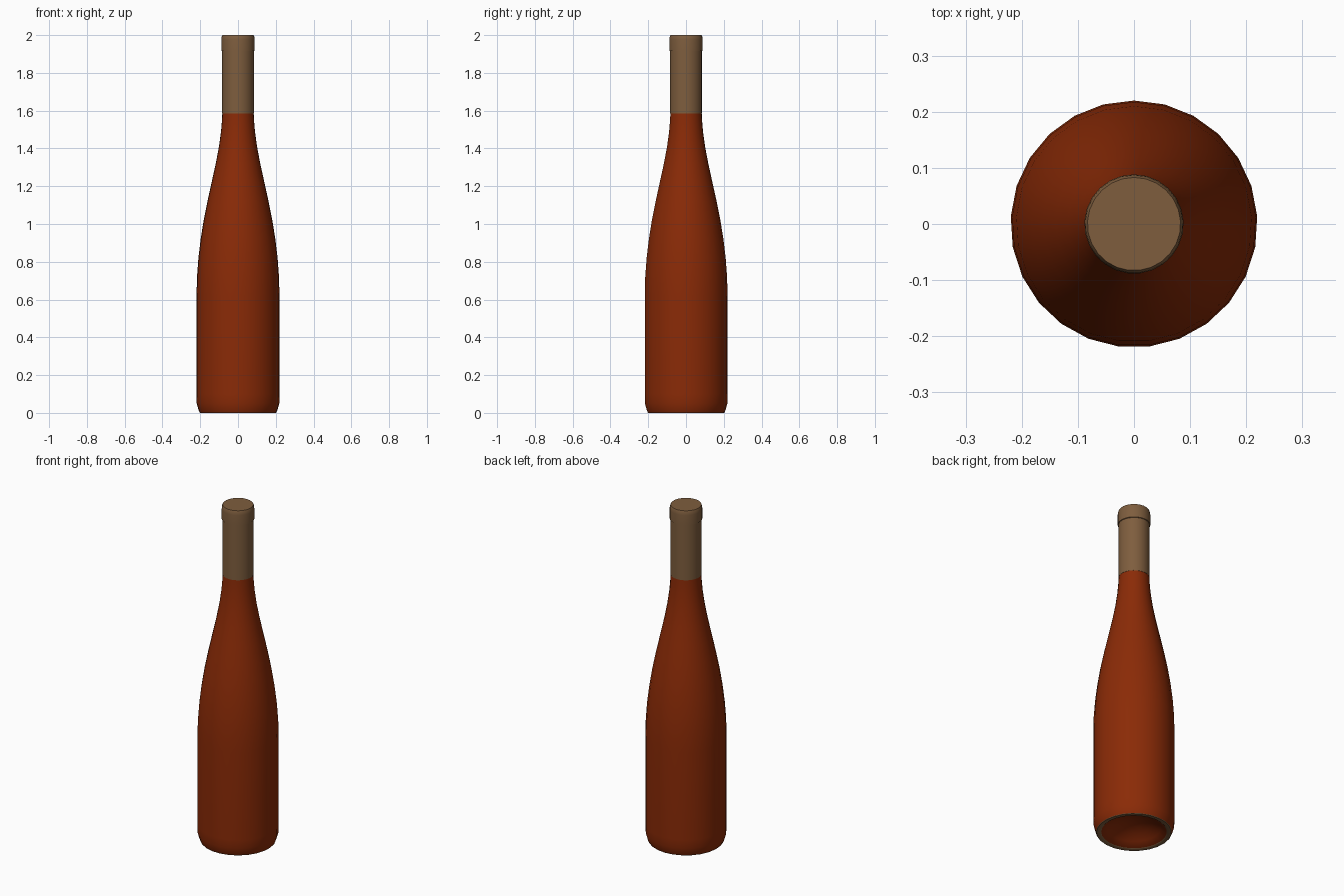
import bpy, bmesh, math

if "Cube" in bpy.data.objects:
    bpy.data.objects.remove(bpy.data.objects["Cube"])

SIDES = 25


def material(name, rgb):
    m = bpy.data.materials.new(name)
    m.diffuse_color = (*rgb, 1)
    m.use_nodes = True
    m.node_tree.nodes["Principled BSDF"].inputs["Base Color"].default_value = m.diffuse_color
    return m


glass = material("amber_red_glass", (0.255, 0.0235, 0.002))
tan = material("tan_foil", (0.210, 0.111, 0.048))


def lathe(name, profile, mat):
    """Spin (radius, height) points around z; radius 0 makes a pole."""
    bm = bmesh.new()
    rings = []
    for r, z in profile:
        if r == 0:
            rings.append([bm.verts.new((0, 0, z))] * SIDES)
            continue
        ring = []
        for i in range(SIDES):
            a = math.pi / 2 + 2 * math.pi * i / SIDES
            ring.append(bm.verts.new((r * math.cos(a), r * math.sin(a), z)))
        rings.append(ring)
    for lo, hi in zip(rings, rings[1:]):
        for i in range(SIDES):
            j = (i + 1) % SIDES
            quad = list(dict.fromkeys((lo[i], lo[j], hi[j], hi[i])))
            bm.faces.new(quad)
    bmesh.ops.recalc_face_normals(bm, faces=bm.faces)
    # open profiles run outwards along the underside: face them down
    if profile[0][0] > 0 and sum(f.normal.z for f in bm.faces) > 0:
        bmesh.ops.reverse_faces(bm, faces=bm.faces)
    me = bpy.data.meshes.new(name)
    bm.to_mesh(me)
    bm.free()
    ob = bpy.data.objects.new(name, me)
    bpy.context.collection.objects.link(ob)
    me.materials.append(mat)
    bpy.ops.object.select_all(action='DESELECT')
    ob.select_set(True)
    bpy.context.view_layer.objects.active = ob
    bpy.ops.object.shade_smooth_by_angle(angle=math.radians(40))
    return ob


# bottle glass: shallow punt underneath, straight body, long sloping shoulder
lathe("bottle_body", [
    (0, 0.07), (0.05, 0.065), (0.10, 0.049), (0.145, 0.026), (0.178, 0.003),
    (0.204, 0.003), (0.209, 0.014), (0.219, 0.05), (0.22, 0.10), (0.22, 0.35),
    (0.22, 0.62), (0.2175, 0.72), (0.210, 0.82), (0.198, 0.92), (0.182, 1.02),
    (0.162, 1.12), (0.140, 1.22), (0.118, 1.32), (0.101, 1.41), (0.090, 1.49),
    (0.085, 1.55), (0.083, 1.59), (0, 1.59)], glass)

# thin rim the bottle stands on
lathe("base_rim", [(0.177, 0.003), (0.181, 0.0), (0.202, 0.0), (0.205, 0.003)], tan)

# foil sleeve on the neck with a thicker lip and flat top
lathe("neck_foil", [
    (0, 1.586), (0.0845, 1.586), (0.0845, 1.915), (0.0885, 1.917), (0.0885, 1.975),
    (0.087, 1.99), (0.083, 2.0), (0, 2.0)], tan)
